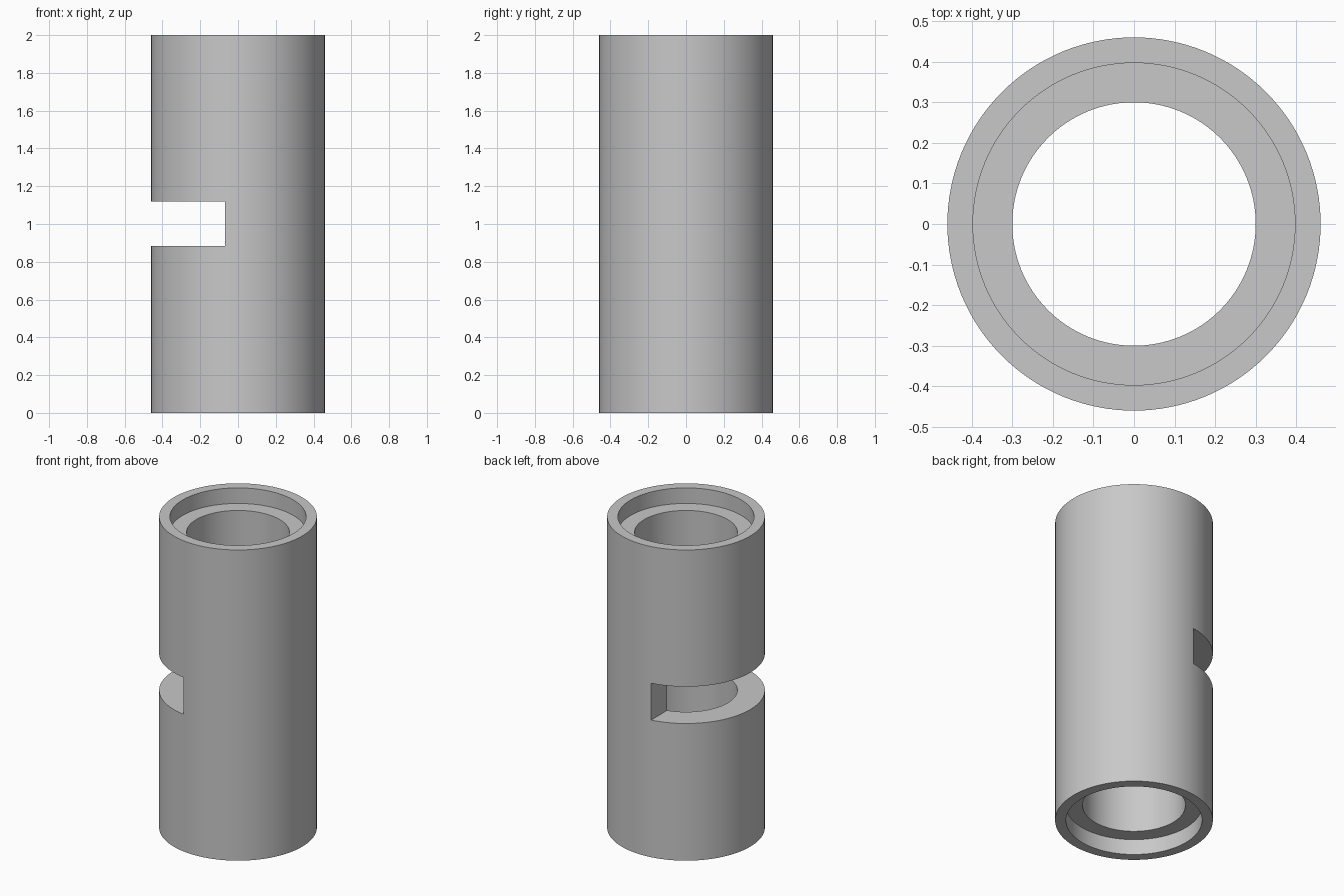
import bpy
import bmesh
from math import radians, tau
from mathutils import Vector

cube = bpy.data.objects.get("Cube")
if cube:
    bpy.data.objects.remove(cube)

HEIGHT = 2.0
OUTER, RECESS, BORE = 0.46, 0.397, 0.30
RECESS_DEPTH = 0.10
SLOT_BOTTOM, SLOT_TOP, SLOT_EDGE = 0.883, 1.12, -0.07
SEGMENTS = 128

grey = bpy.data.materials.new("light grey")
grey.use_nodes = True
colour = (0.58, 0.58, 0.58, 1)
grey.diffuse_color = colour
grey.node_tree.nodes["Principled BSDF"].inputs["Base Color"].default_value = colour


def add_object(name, bm):
    mesh = bpy.data.meshes.new(name)
    bmesh.ops.recalc_face_normals(bm, faces=bm.faces)
    bm.to_mesh(mesh)
    bm.free()
    obj = bpy.data.objects.new(name, mesh)
    bpy.context.collection.objects.link(obj)
    return obj


# Tube wall with a stepped recess at each end, revolved from a closed profile
low, high = RECESS_DEPTH, HEIGHT - RECESS_DEPTH
profile = [(OUTER, 0), (OUTER, HEIGHT), (RECESS, HEIGHT), (RECESS, high),
           (BORE, high), (BORE, low), (RECESS, low), (RECESS, 0)]
bm = bmesh.new()
points = [bm.verts.new((r, 0, z)) for r, z in profile]
edges = [bm.edges.new((p, points[i - 1])) for i, p in enumerate(points)]
bmesh.ops.spin(bm, geom=points + edges, cent=(0, 0, 0), axis=(0, 0, 1),
               angle=tau, steps=SEGMENTS, use_merge=True)
bmesh.ops.remove_doubles(bm, verts=bm.verts, dist=1e-5)
tube = add_object("tube", bm)
tube.data.materials.append(grey)

# Side slot cutter, reaching through the wall on one side
bm = bmesh.new()
bmesh.ops.create_cube(bm, size=1)
bmesh.ops.scale(bm, verts=bm.verts, vec=Vector((1, 2, SLOT_TOP - SLOT_BOTTOM)))
bmesh.ops.translate(bm, verts=bm.verts,
                    vec=Vector((SLOT_EDGE - 0.5, 0, (SLOT_TOP + SLOT_BOTTOM) / 2)))
cutter = add_object("slot_cutter", bm)
cutter.data.materials.append(grey)
cutter.hide_render = True

slot = tube.modifiers.new("slot", 'BOOLEAN')
slot.operation = 'DIFFERENCE'
slot.solver = 'EXACT'
slot.object = cutter

# Apply the cut, then smooth the round walls while keeping the rims sharp
bpy.ops.object.select_all(action='DESELECT')
tube.select_set(True)
bpy.context.view_layer.objects.active = tube
bpy.ops.object.modifier_apply(modifier=slot.name)
bpy.data.objects.remove(cutter)
bpy.ops.object.shade_smooth_by_angle(angle=radians(30))
